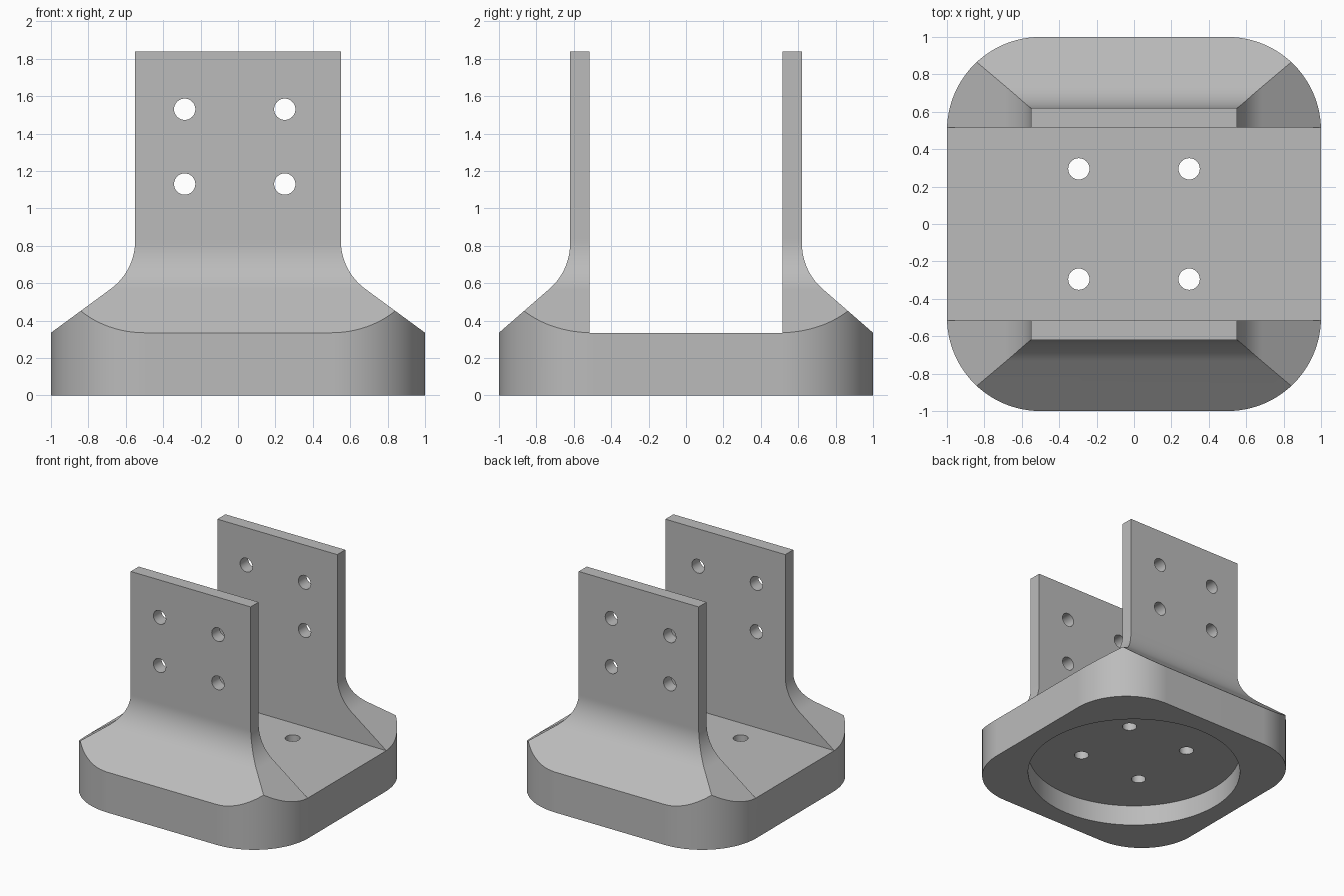
import bpy, bmesh, math

if "Cube" in bpy.data.objects:
    bpy.data.objects.remove(bpy.data.objects["Cube"])

TOP, BASE_TOP, SLOT = 1.84, 0.335, 0.515
HOLE_R, FILLET_R = 0.057, 0.32

grey = bpy.data.materials.new("plain grey")
grey.use_nodes = True
grey.diffuse_color = (0.5, 0.5, 0.5, 1)
grey.node_tree.nodes["Principled BSDF"].inputs["Base Color"].default_value = (0.5, 0.5, 0.5, 1)


def loft(name, rings):
    """Closed solid through stacked rings of equal point count."""
    bm = bmesh.new()
    rows = [[bm.verts.new(p) for p in ring] for ring in rings]
    n = len(rows[0])
    for a, b in zip(rows, rows[1:]):
        for i in range(n):
            j = (i + 1) % n
            bm.faces.new((a[i], a[j], b[j], b[i]))
    bm.faces.new(rows[0][::-1])
    bm.faces.new(rows[-1])
    bmesh.ops.recalc_face_normals(bm, faces=bm.faces)
    mesh = bpy.data.meshes.new(name)
    bm.to_mesh(mesh)
    bm.free()
    mesh.materials.append(grey)
    obj = bpy.data.objects.new(name, mesh)
    bpy.context.collection.objects.link(obj)
    return obj


def prism(name, outline, z0, z1):
    return loft(name, [[(x, y, z) for x, y in outline] for z in (z0, z1)])


def circle(cx, cy, r, n):
    return [(cx + r * math.cos(math.tau * i / n), cy + r * math.sin(math.tau * i / n))
            for i in range(n)]


def half_width(z, upright, slope):
    """Sloped shoulder, tangent fillet, then a vertical wall."""
    turn = math.pi / 2 - math.atan(slope)
    z_end = BASE_TOP + (1 - upright - FILLET_R * (1 - math.cos(turn))) * slope
    z_wall = z_end + FILLET_R * math.sin(turn)
    if z <= z_end:
        return 1 - (z - BASE_TOP) / slope
    if z >= z_wall:
        return upright
    return upright + FILLET_R - math.sqrt(FILLET_R ** 2 - (z_wall - z) ** 2)


def combine(target, tool, operation):
    mod = target.modifiers.new("cut", "BOOLEAN")
    mod.operation, mod.solver, mod.object = operation, "EXACT", tool
    bpy.context.view_layer.objects.active = target
    bpy.ops.object.modifier_apply(modifier=mod.name)
    bpy.data.objects.remove(tool)


# Flared body
heights = [-0.2] + [0.565 + 0.27 * i / 18 for i in range(19)] + [TOP]
rings = []
for z in heights:
    x, y = half_width(z, 0.55, 0.734), half_width(z, 0.62, 0.87)
    rings.append([(-x, -y, z), (x, -y, z), (x, y, z), (-x, y, z)])
bracket = loft("post_base_bracket", rings)

# Trim to the rounded footprint
outline = []
for k, (sx, sy) in enumerate(((1, 1), (-1, 1), (-1, -1), (1, -1))):
    for i in range(25):
        a = math.pi / 2 * (k + i / 24)
        outline.append((0.5 * (sx + math.cos(a)), 0.5 * (sy + math.sin(a))))
combine(bracket, prism("footprint", outline, 0, 2.5), "INTERSECT")

# Slot between the two upright plates
slot = [(-2, -SLOT), (2, -SLOT), (2, SLOT), (-2, SLOT)]
combine(bracket, prism("slot_cutter", slot, BASE_TOP, 3), "DIFFERENCE")

# Round recess underneath
combine(bracket, prism("recess_cutter", circle(0, 0, 0.84, 96), -0.5, 0.175), "DIFFERENCE")

# Floor holes
for x in (-0.295, 0.295):
    for y in (-0.295, 0.295):
        combine(bracket, prism("floor_hole_cutter", circle(x, y, HOLE_R, 32), 0.1, 0.6), "DIFFERENCE")

# Bolt holes through both plates
for x in (-0.285, 0.25):
    for z in (1.13, 1.53):
        ends = [[(px, y, pz) for px, pz in circle(x, z, HOLE_R, 32)] for y in (-1.5, 1.5)]
        combine(bracket, loft("bolt_hole_cutter", ends), "DIFFERENCE")

# Smooth curves, crisp edges
bpy.ops.object.select_all(action="DESELECT")
bracket.select_set(True)
bpy.context.view_layer.objects.active = bracket
bpy.ops.object.shade_smooth_by_angle(angle=math.radians(25))
weighted = bracket.modifiers.new("weighted_normals", "WEIGHTED_NORMAL")
weighted.keep_sharp = True
